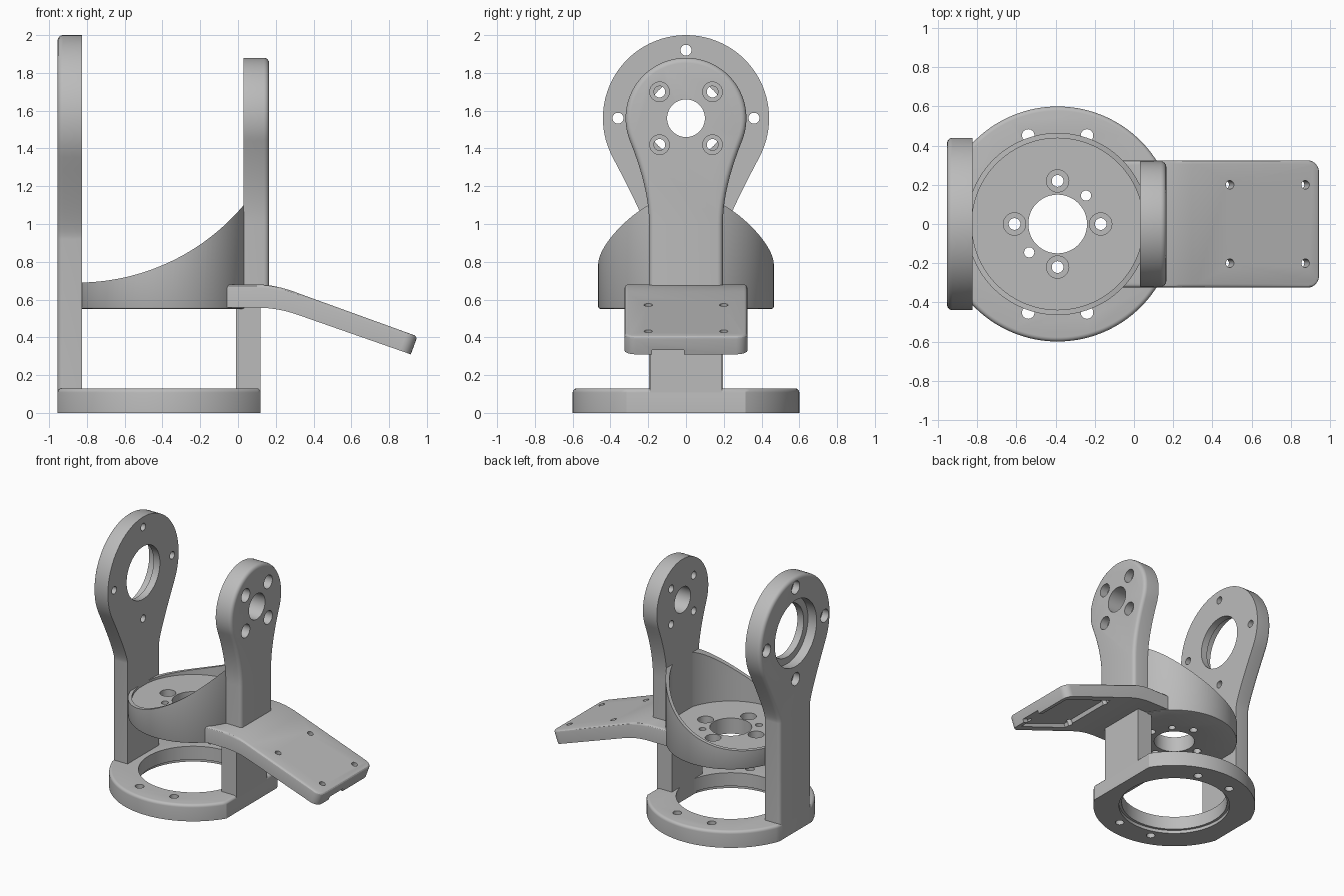
import bpy, bmesh
from math import sin, cos, tan, radians, acos, degrees
from mathutils import Vector, Matrix

cube = bpy.data.objects.get("Cube")
if cube:
    bpy.data.objects.remove(cube, do_unlink=True)

grey = bpy.data.materials.new("plain grey")
grey.use_nodes = True
grey.diffuse_color = (0.5, 0.5, 0.5, 1)
grey.node_tree.nodes["Principled BSDF"].inputs["Base Color"].default_value = (0.5, 0.5, 0.5, 1)

CX = -0.39        # axis of the base and cup
HUB = 1.56        # height of the pivot axis
X, Y, Z = Vector((1, 0, 0)), Vector((0, 1, 0)), Vector((0, 0, 1))


def to_object(name, bm):
    bmesh.ops.recalc_face_normals(bm, faces=bm.faces)
    mesh = bpy.data.meshes.new(name)
    bm.to_mesh(mesh)
    bm.free()
    mesh.materials.append(grey)
    ob = bpy.data.objects.new(name, mesh)
    bpy.context.collection.objects.link(ob)
    return ob


def prism(points, place, a, b):
    """Extrude a 2D outline between a and b; place maps (u, v, depth) to 3D."""
    bm = bmesh.new()
    lo = [bm.verts.new(place(u, v, a)) for u, v in points]
    hi = [bm.verts.new(place(u, v, b)) for u, v in points]
    bm.faces.new(lo)
    bm.faces.new(hi)
    for i in range(len(lo)):
        j = (i + 1) % len(lo)
        bm.faces.new((lo[i], lo[j], hi[j], hi[i]))
    bmesh.ops.recalc_face_normals(bm, faces=bm.faces)
    return bm


def round_edges(bm, rule, size, segments=4):
    edges = [e for e in bm.edges if rule(e)]
    bmesh.ops.bevel(bm, geom=edges, offset=size, offset_type='OFFSET',
                    segments=segments, profile=0.5, affect='EDGES')


def arc(cx, cy, r, start, end, n):
    angles = [radians(start + (end - start) * i / n) for i in range(n + 1)]
    return [(cx + r * cos(a), cy + r * sin(a)) for a in angles]


def bend(p, c, q, n=10):
    return [tuple((1 - t) ** 2 * p[k] + 2 * t * (1 - t) * c[k] + t * t * q[k] for k in (0, 1))
            for t in [i / n for i in range(n + 1)]]


def cut(ob, bm):
    cutter = to_object("cutter", bm)
    cutter.hide_render = True
    mod = ob.modifiers.new("cut", 'BOOLEAN')
    mod.operation, mod.solver, mod.object = 'DIFFERENCE', 'EXACT', cutter
    bpy.context.view_layer.objects.active = ob
    bpy.ops.object.modifier_apply(modifier=mod.name)
    mesh = cutter.data
    bpy.data.objects.remove(cutter)
    bpy.data.meshes.remove(mesh)


def drill(ob, start, axis, r, depth, sides=32):
    """Cut a round hole from start along axis."""
    bm = bmesh.new()
    turn = axis.to_track_quat('Z', 'Y').to_matrix().to_4x4()
    middle = Vector(start) + axis * depth / 2
    bmesh.ops.create_cone(bm, cap_ends=True, segments=sides, radius1=r, radius2=r,
                          depth=depth, matrix=Matrix.Translation(middle) @ turn)
    cut(ob, bm)


def cut_box(ob, centre, size, turn):
    bm = bmesh.new()
    bmesh.ops.create_cube(bm, size=1, matrix=Matrix.Translation(centre) @ turn @ Matrix.Diagonal((*size, 1)))
    cut(ob, bm)


def smooth(ob):
    bpy.ops.object.select_all(action='DESELECT')
    ob.select_set(True)
    bpy.context.view_layer.objects.active = ob
    bpy.ops.object.shade_smooth_by_angle(angle=radians(30))


def paddle(name, r, tilt, foot, neck, x_in, x_out):
    """Upright with a round head and a waisted neck, rounded on its outer face."""
    half = 0.195
    head = arc(0, HUB, r, -tilt, 180 + tilt, 56)
    p = head[0]
    corner = (half, p[1] - (p[0] - half) / tan(radians(tilt)))
    side = [(half, foot)] + bend((half, neck), corner, p)[:-1]
    outline = side + head + [(-y, z) for y, z in reversed(side)]
    bm = prism(outline, lambda u, v, d: (d, u, v), x_in, x_out)
    round_edges(bm, lambda e: all(abs(v.co.x - x_out) < 1e-4 for v in e.verts)
                and any(v.co.z > foot + 1e-4 for v in e.verts), 0.028)
    return to_object(name, bm)


# Base ring with two flats
a, b = degrees(acos(0.51 / 0.6)), 180 - degrees(acos(0.565 / 0.6))
upper = arc(CX, 0, 0.6, a, b, 48)
bm = prism(upper + [(x, -y) for x, y in reversed(upper)], lambda u, v, d: (u, v, d), 0, 0.13)
round_edges(bm, lambda e: all(v.co.z > 0.12 for v in e.verts), 0.022)
base = to_object("base_ring", bm)
drill(base, (CX, 0, -0.1), Z, 0.39, 0.4, 96)
drill(base, (CX, 0, -0.1), Z, 0.41, 0.125, 96)
for sx in (-1, 1):
    for sy in (-1, 1):
        drill(base, (CX + 0.15 * sx, 0.452 * sy, -0.1), Z, 0.032, 0.4)

# Short leg under the cup
leg = to_object("short_leg", prism([(-0.01, -0.19), (0.12, -0.19), (0.12, 0.19), (-0.01, 0.19)],
                                   lambda u, v, d: (u, v, d), 0.01, 0.57))

# Tall upright with bearing seat
tall = paddle("tall_upright", 0.44, 28, 0, 0.92, -0.825, -0.955)
drill(tall, (-1.1, 0, HUB), X, 0.207, 0.5, 64)
drill(tall, (-1.1, 0, HUB), X, 0.26, 0.22, 64)
for y, z in ((0.36, 0), (-0.36, 0), (0, 0.36), (0, -0.36)):
    drill(tall, (-1.1, y, HUB + z), X, 0.029, 0.5)
    drill(tall, (-1.1, y, HUB + z), X, 0.05, 0.2)

# Cup with a sweeping rim
FLOOR = 0.672
bm = prism(arc(CX, 0, 0.465, 0, 356.25, 95), lambda u, v, d: (u, v, d), 0.55, 1.3)
round_edges(bm, lambda e: all(v.co.z < 0.56 for v in e.verts), 0.012, 2)
cup = to_object("cup", bm)
drill(cup, (CX, 0, FLOOR), Z, 0.438, 1, 96)
drill(cup, (-0.85, -1, 1.84), Y, 1.15, 2, 256)
drill(cup, (CX, 0, 0.4), Z, 0.15, 0.5, 48)
for dx, dy in ((0.22, 0), (-0.22, 0), (0, 0.22), (0, -0.22)):
    drill(cup, (CX + dx, dy, 0.4), Z, 0.03, 0.5)
    drill(cup, (CX + dx, dy, 0.61), Z, 0.057, 0.3)
for s in (-1, 1):
    drill(cup, (CX + 0.145 * s, 0.145 * s, 0.4), Z, 0.026, 0.5)

# Short upright with screw seats
short = paddle("short_upright", 0.32, 22, 0.56, 1.0, 0.03, 0.165)
drill(short, (-0.1, 0, HUB), X, 0.1, 0.5, 48)
for sy in (-1, 1):
    for sz in (-1, 1):
        y, z = 0.14 * sy, HUB + 0.14 * sz
        drill(short, (-0.1, y, z), X, 0.03, 0.5)
        drill(short, (0.1, y, z), X, 0.052, 0.2)

# Bent tray with rounded tip
top = [(-0.065, 0.68)] + bend((0.1, 0.68), (0.2, 0.68), (0.32, 0.633)) + [(0.95, 0.405)]
under = [(0.915, 0.31)] + bend((0.3, 0.525), (0.2, 0.557), (0.1, 0.557)) + [(-0.065, 0.557)]
bm = prism(top + under, lambda u, v, d: (u, d, v), -0.325, 0.325)
round_edges(bm, lambda e: all(v.co.x > 0.9 for v in e.verts)
            and abs(e.verts[0].co.y - e.verts[1].co.y) < 1e-4, 0.06, 6)
bm.normal_update()


def is_top_rim(e):
    if len(e.link_faces) != 2 or min(v.co.x for v in e.verts) < -0.06 and max(v.co.x for v in e.verts) < 0:
        return False
    zs = sorted(f.normal.z for f in e.link_faces)
    return zs[1] > 0.6 and abs(zs[0]) < 0.5


round_edges(bm, is_top_rim, 0.018, 3)
tray = to_object("bent_tray", bm)
drill(tray, (CX, 0, FLOOR), Z, 0.438, 1, 96)
slope = radians(20)
along, normal = Vector((cos(slope), 0, -sin(slope))), Vector((sin(slope), 0, cos(slope)))
turn = Matrix.Rotation(slope, 4, 'Y')
tip = Vector((0.915, 0, 0.31))
cut_box(tray, tip - along * 0.27, (0.45, 0.52, 0.05), turn)
cut_box(tray, tip - Y * 0.095, (0.2, 0.17, 0.05), turn)
for x in (0.49, 0.875):
    for y in (-0.2, 0.2):
        surface = Vector((x, y, 0.405 + (0.95 - x) * tan(slope)))
        drill(tray, surface - normal * 0.2, normal, 0.022, 0.4, 24)

for ob in (base, leg, tall, cup, short, tray):
    smooth(ob)
